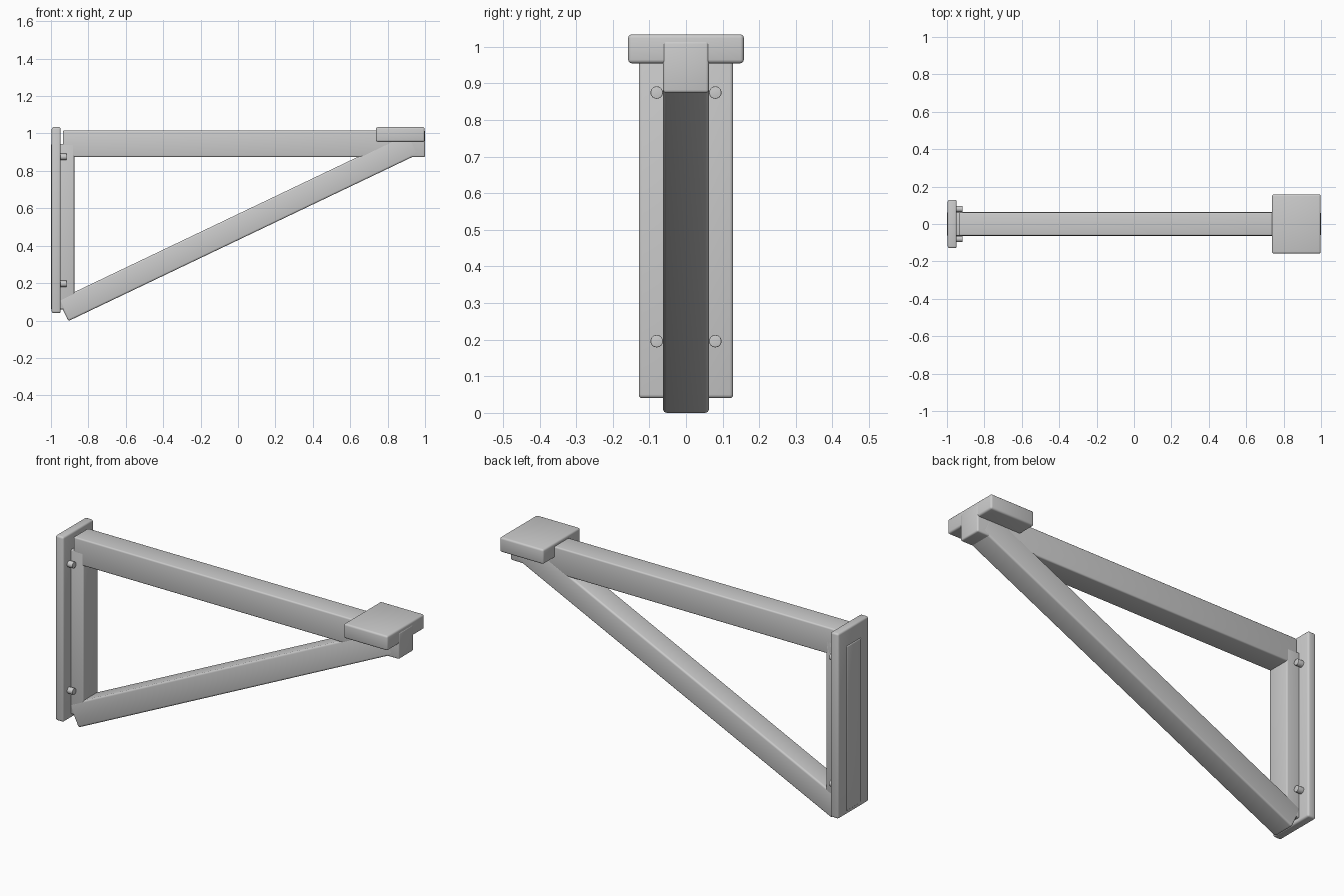
import bpy
from math import radians, sin, cos
from mathutils import Matrix, Vector

if "Cube" in bpy.data.objects:
    bpy.data.objects.remove(bpy.data.objects["Cube"])


def finish(ob, bevel):
    bpy.context.view_layer.objects.active = ob
    mod = ob.modifiers.new("soft_edges", 'BEVEL')
    mod.width = bevel
    mod.segments = 3
    mod.limit_method = 'ANGLE'
    mod.angle_limit = radians(40)
    bpy.ops.object.modifier_apply(modifier=mod.name)
    bpy.ops.object.shade_smooth_by_angle(angle=radians(35))


def box(name, x, half_y, z, bevel=0.01):
    bpy.ops.mesh.primitive_cube_add(size=1)
    ob = bpy.context.object
    ob.name = name
    size = Matrix.Diagonal((x[1] - x[0], 2 * half_y, z[1] - z[0], 1))
    ob.data.transform(size)
    ob.location = ((x[0] + x[1]) / 2, 0, (z[0] + z[1]) / 2)
    finish(ob, bevel)
    return ob


# Wall plate and the post that runs through it
box("wall_plate", (-0.996, -0.948), 0.129, (0.04, 1.034))
box("wall_post", (-1.0, -0.875), 0.0625, (0.06, 0.944), 0.006)

# Horizontal arm and the pad at its tip
box("top_beam", (-0.936, 1.0), 0.0625, (0.874, 1.016), 0.008)
box("end_pad", (0.738, 0.998), 0.158, (0.955, 1.034))

# Diagonal brace, placed from its lower corner
tilt, length, thick = radians(25.5), 2.075, 0.126
brace = box("diagonal_brace", (0, length), 0.063, (0, thick))
along = Vector((cos(tilt), 0, sin(tilt)))
across = Vector((-sin(tilt), 0, cos(tilt)))
brace.location = Vector((-0.907, 0, -0.003)) + along * length / 2 + across * thick / 2
brace.rotation_euler = (0, -tilt, 0)

# Four bolts beside the post
for side in (-1, 1):
    for level, z in (("lower", 0.196), ("upper", 0.875)):
        bpy.ops.mesh.primitive_cylinder_add(
            vertices=24, radius=0.017, depth=0.055,
            location=(-0.9445, side * 0.08, z), rotation=(0, radians(90), 0))
        bolt = bpy.context.object
        bolt.name = f"{level}_bolt_{'front' if side < 0 else 'back'}"
        finish(bolt, 0.002)
